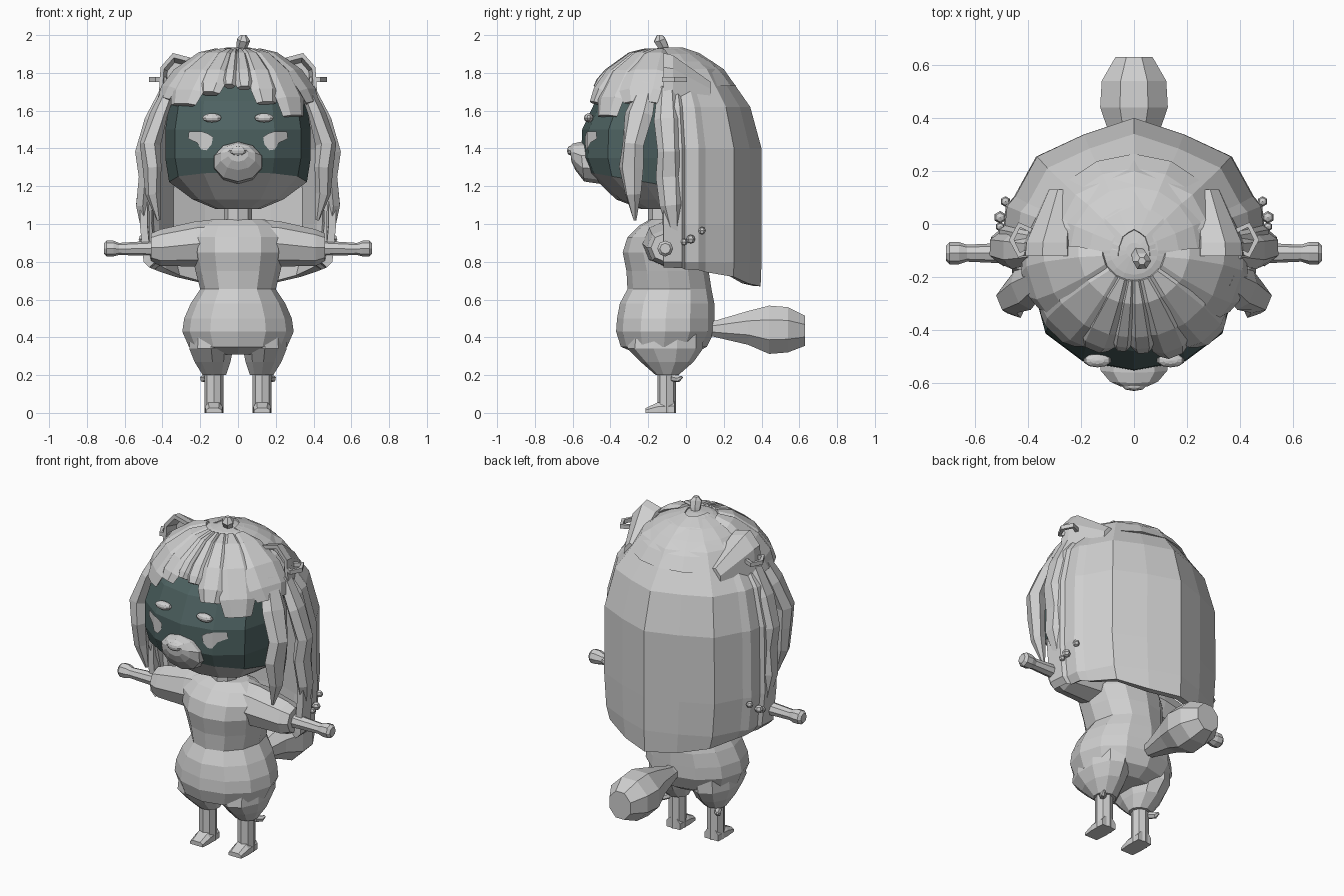
import bpy, bmesh, math
from mathutils import Vector as V

if "Cube" in bpy.data.objects:
    bpy.data.objects.remove(bpy.data.objects["Cube"])


def material(name, rgb):
    m = bpy.data.materials.new(name)
    m.diffuse_color = (*rgb, 1)
    m.use_nodes = True
    m.node_tree.nodes["Principled BSDF"].inputs["Base Color"].default_value = m.diffuse_color
    return m


GREY = material("light grey", (0.62, 0.62, 0.62))
TEAL = material("dark teal", (0.075, 0.122, 0.12))


def finish(name, bm):
    bmesh.ops.recalc_face_normals(bm, faces=bm.faces)
    me = bpy.data.meshes.new(name)
    bm.to_mesh(me)
    bm.free()
    ob = bpy.data.objects.new(name, me)
    bpy.context.collection.objects.link(ob)
    me.materials.append(GREY)
    return ob


def loft(name, rings, closed=True, caps=True):
    """Skin a list of equal-length point rings."""
    bm = bmesh.new()
    vs = [[bm.verts.new(p) for p in r] for r in rings]
    n = len(rings[0])
    for a, b in zip(vs, vs[1:]):
        for i in range(n if closed else n - 1):
            j = (i + 1) % n
            bm.faces.new((a[i], a[j], b[j], b[i]))
    if closed and caps:
        bm.faces.new(vs[0])
        bm.faces.new(vs[-1])
    return finish(name, bm)


def oval(z, hw, yf, yb, n=12, cx=0, power=1.0):
    """Horizontal ring from half width, front y and back y."""
    pts = []
    for i in range(n):
        a = 2 * math.pi * i / n
        c = math.cos(a)
        c = math.copysign(abs(c) ** power, c)
        pts.append((cx + hw * math.sin(a), (yf + yb) / 2 - c * (yb - yf) / 2, z))
    return pts


def strand(name, stations, centre, n=6):
    """Flattened tapered strand; stations are (point, half width, half thickness)."""
    rings = []
    for i, (p, w, t) in enumerate(stations):
        p = V(p)
        tan = V(stations[min(i + 1, len(stations) - 1)][0]) - V(stations[max(i - 1, 0)][0])
        tan.normalize()
        out = p - V(centre)
        out = (out - tan * out.dot(tan)).normalized()
        side = tan.cross(out)
        rings.append([p + side * w * math.cos(2 * math.pi * k / n)
                      + out * t * math.sin(2 * math.pi * k / n) for k in range(n)])
    return loft(name, rings)


def ball(name, c, size, seg=8, rows=6):
    bm = bmesh.new()
    bmesh.ops.create_uvsphere(bm, u_segments=seg, v_segments=rows, radius=1)
    for v in bm.verts:
        v.co = V(c) + V([a * b for a, b in zip(v.co, size)])
    return finish(name, bm)


# Torso and neck
loft("torso", [oval(*r) for r in (
    (.31, .2, -.25, .04), (.35, .26, -.345, .11), (.43, .295, -.37, .15),
    (.5, .285, -.365, .15), (.58, .25, -.35, .15), (.655, .2, -.31, .135),
    (.75, .225, -.315, .12), (.85, .245, -.335, .1), (.93, .245, -.31, .06),
    (.99, .21, -.25, .03), (1.025, .14, -.19, -.03))])
loft("neck", [oval(z, .075, -.2, -.05, 8) for z in (.98, 1.14)])

# Tail, lofted backwards
loft("tail", [[(rx * math.cos(k * math.pi / 4 + math.pi / 8) * 1.08, y,
                zc + rz * math.sin(k * math.pi / 4 + math.pi / 8) * 1.08) for k in range(8)]
              for y, zc, rx, rz in ((.1, .45, .035, .035), (.16, .445, .045, .045),
                                    (.33, .45, .09, .09), (.44, .44, .128, .128),
                                    (.54, .44, .122, .12), (.63, .435, .07, .08))])

# Head with a dark face mask between the jaw ring and the hairline
head_rings = [oval(*r, power=.8) for r in (
    (1.08, .12, -.24, -.02), (1.13, .24, -.37, .05), (1.25, .365, -.52, .08),
    (1.35, .385, -.555, .11), (1.5, .385, -.55, .11), (1.65, .36, -.48, .1),
    (1.76, .28, -.37, .08), (1.86, .15, -.24, .03))]
head_rings[2] = [(x, y, z - .17 * (y + .38)) for x, y, z in head_rings[2]]
head = loft("head", head_rings)
head.data.materials.append(TEAL)
for f in head.data.polygons:
    if 1.24 < f.center.z < 1.75 and f.center.y < .02:
        f.material_index = 1

# Muzzle and nose
loft("muzzle", [[(rx * math.sin(k * math.pi / 5), y + .1 * (zc - 1.33 - rz * math.cos(k * math.pi / 5)),
                  zc + rz * math.cos(k * math.pi / 5)) for k in range(10)]
                for y, zc, rx, rz in ((-.47, 1.325, .135, .112), (-.55, 1.33, .132, .105),
                                      (-.595, 1.355, .095, .07), (-.615, 1.37, .055, .04))])
ball("nose", (0, -.612, 1.388), (.045, .018, .025))

# Hair cap, a squashed dome around the crown
CROWN_Y = -.1


def dome_r(z):
    return .43 * math.sqrt(max(0, 1 - ((z - 1.5) / .435) ** 2))


loft("hair_cap", [oval(z, dome_r(z), CROWN_Y - dome_r(z), CROWN_Y + dome_r(z), 16)
                  for z in (1.73, 1.8, 1.86, 1.9, 1.925, 1.934)])

# Broad fringe strands swept down from the crown: angle, end height, width
for i, (az, end, w) in enumerate((
        (-72, 1.66, .13), (-43, 1.63, .12), (-22, 1.69, .075), (-7, 1.73, .04),
        (5, 1.72, .05), (21, 1.64, .075), (42, 1.57, .1), (70, 1.64, .13))):
    a = math.radians(az)
    st = []
    for z, k, t in ((1.92, .25, .012), (1.89, .6, .025), (1.8, .95, .028),
                    (.4 * 1.8 + .6 * end, 1.0, .03), (end, .75, .025)):
        r = dome_r(z)
        st.append(((r * math.sin(a) * 1.03, CROWN_Y - r * math.cos(a), z), w * k, t))
    strand(f"fringe_{i}", st, (0, CROWN_Y, 1.5))
strand("crown_tuft", [((.01, -.1, 1.9), .02, .02), ((.02, -.12, 1.94), .03, .03),
                      ((.03, -.14, 1.975), .035, .035), ((.03, -.14, 2.0), .015, .015)],
       (0, .5, 1.9))

# Long back hair: one open curtain with shallow side ribs, thickened inwards
half = ((1, 0), (.985, .19), (.945, .22), (.93, .36), (.87, .43), (.71, .72), (.365, .88), (0, 1))
plan = list(half) + [(-x, y) for x, y in half[-2::-1]]
curtain = []
for z, hw, yb in ((1.935, .06, -.02), (1.905, .15, .07), (1.82, .31, .2), (1.62, .46, .34),
                  (1.4, .515, .4), (1.0, .52, .4), (.8, .5, .4), (.67, .47, .395)):
    drop = .1 if z < .7 else 0
    curtain.append([(x * hw, -.12 + y * (yb + .12), z + drop * x * x) for x, y in plan])
hair = loft("back_hair", curtain, closed=False)
bm = bmesh.new()
bm.from_mesh(hair.data)
if sum(f.normal.dot(f.calc_center_median() - V((0, -.1, 1.2))) for f in bm.faces) < 0:
    bmesh.ops.reverse_faces(bm, faces=bm.faces)
bm.to_mesh(hair.data)
bm.free()
mod = hair.modifiers.new("thickness", 'SOLIDIFY')
mod.thickness, mod.offset = .04, -1

# Paired parts
for s, side in ((-1, "left"), (1, "right")):
    # Sleeve, arm and hand along x
    def limb(name, rows):
        loft(f"{side}_{name}", [[(s * x, -.11 + r * math.cos(k * math.pi / 4),
                                  z + r * math.sin(k * math.pi / 4)) for k in range(8)]
                                for x, z, r in rows])
    limb("sleeve", ((.08, .905, .12), (.22, .895, .12), (.41, .875, .097), (.46, .875, .075)))
    limb("arm", ((.4, .87, .045), (.5, .87, .038), (.63, .868, .032), (.66, .87, .042),
                 (.695, .87, .042), (.71, .87, .028)))

    # Thigh, shin, foot and ankle flap
    loft(f"{side}_thigh", [oval(*r, 10, s * cx) for cx, r in (
        (.14, (.42, .12, -.3, .09)), (.142, (.34, .122, -.31, .09)),
        (.135, (.27, .1, -.24, .04)), (.125, (.2, .065, -.16, -.04)))])
    loft(f"{side}_shin", [oval(z, .05, -.152, -.053, 8, s * .128) for z in (.22, .0)])
    loft(f"{side}_foot", [[(s * .128 + x, y, z) for x, y, z in (
        (-w, y, 0), (w, y, 0), (w, y, h * .6), (w * .6, y, h), (-w * .6, y, h), (-w, y, h * .6))]
        for y, w, h in ((-.06, .045, .06), (-.15, .048, .055), (-.215, .042, .025))])
    strand(f"{side}_ankle_flap", [((s * .165, -.07, .185), .02, .02), ((s * .185, -.04, .18), .018, .018),
                                  ((s * .195, -.02, .19), .006, .006)], (0, 0, 0))

    # Brow and cheek patch
    ball(f"{side}_brow", (s * .138, -.515, 1.562), (.053, .026, .024), 10, 6)
    bm = bmesh.new()
    for poly in (((.1925, 1.49), (.1925, 1.395), (.165, 1.39), (.138, 1.42), (.13, 1.46), (.16, 1.48)),
                 ((.1925, 1.49), (.1925, 1.395), (.215, 1.43), (.262, 1.452), (.258, 1.49))):
        vs = []
        for x, z in poly:
            a, b = (.0, -.553), (.1925, -.516)
            if x > .19:
                a, b = b, (.3334, -.412)
            y = a[1] + (b[1] - a[1]) * (x - a[0]) / (b[0] - a[0])
            vs.append(bm.verts.new((s * (x + .002), y - .007, z)))
        bm.faces.new(vs)
    patch = finish(f"{side}_cheek_patch", bm)
    if patch.data.polygons[0].normal.y > 0:
        patch.data.flip_normals()

    # Side locks hanging in front of the curtain
    mid = (0, -.1, 1.3)
    strand(f"{side}_front_lock", [((s * x, y, z), w, t) for x, y, z, w, t in (
        (.35, -.2, 1.74, .05, .03), (.42, -.25, 1.58, .08, .04),
        (.465, -.28, 1.42, .06, .055), (.455, -.29, 1.3, .07, .045),
        (.45, -.28, 1.16, .045, .04), (.42, -.27, 1.02, .008, .01))], mid)
    strand(f"{side}_side_lock", [((s * x, y, z), w, t) for x, y, z, w, t in (
        (.38, -.1, 1.72, .05, .03), (.46, -.1, 1.55, .07, .04), (.505, -.09, 1.38, .06, .045),
        (.49, -.09, 1.25, .07, .04), (.505, -.08, 1.1, .06, .04), (.48, -.05, .88, .015, .015))], mid)

    # Ear: outer shell tapering backwards, with a hollow front
    rim = ((.42, 1.68), (.41, 1.83), (.345, 1.905), (.25, 1.88), (.2, 1.72))

    def ear_ring(k, y, cx, cz):
        return [(s * (cx + k * (x - .32)), y, cz + k * (z - 1.78)) for x, z in rim]
    loft(f"{side}_ear", [ear_ring(.6, -.05, .32, 1.78), ear_ring(.8, -.12, .32, 1.78),
                         ear_ring(1, -.12, .32, 1.78), ear_ring(.95, -.07, .32, 1.775),
                         ear_ring(.5, .13, .275, 1.69)])

    # Five-sided ear ring lying flat
    ring = []
    for k in range(6):
        a = 2 * math.pi * k / 5
        ring.append([(s * (.42 + (.042 + dx) * math.cos(a)), -.06 + (.06 + dx) * math.sin(a),
                      1.765 + dz) for dx, dz in ((-.01, -.012), (.01, -.012), (.01, .012), (-.01, .012))])
    loft(f"{side}_ear_ring", ring, caps=False)

    # Beads on the hair
    for k, (x, y, z, r) in enumerate(((.505, -.01, .905, .018), (.505, .025, .92, .024),
                                      (.485, .085, .965, .02))):
        ball(f"{side}_bead_{k}", (s * x, y, z), (r, r, r), 6, 4)
